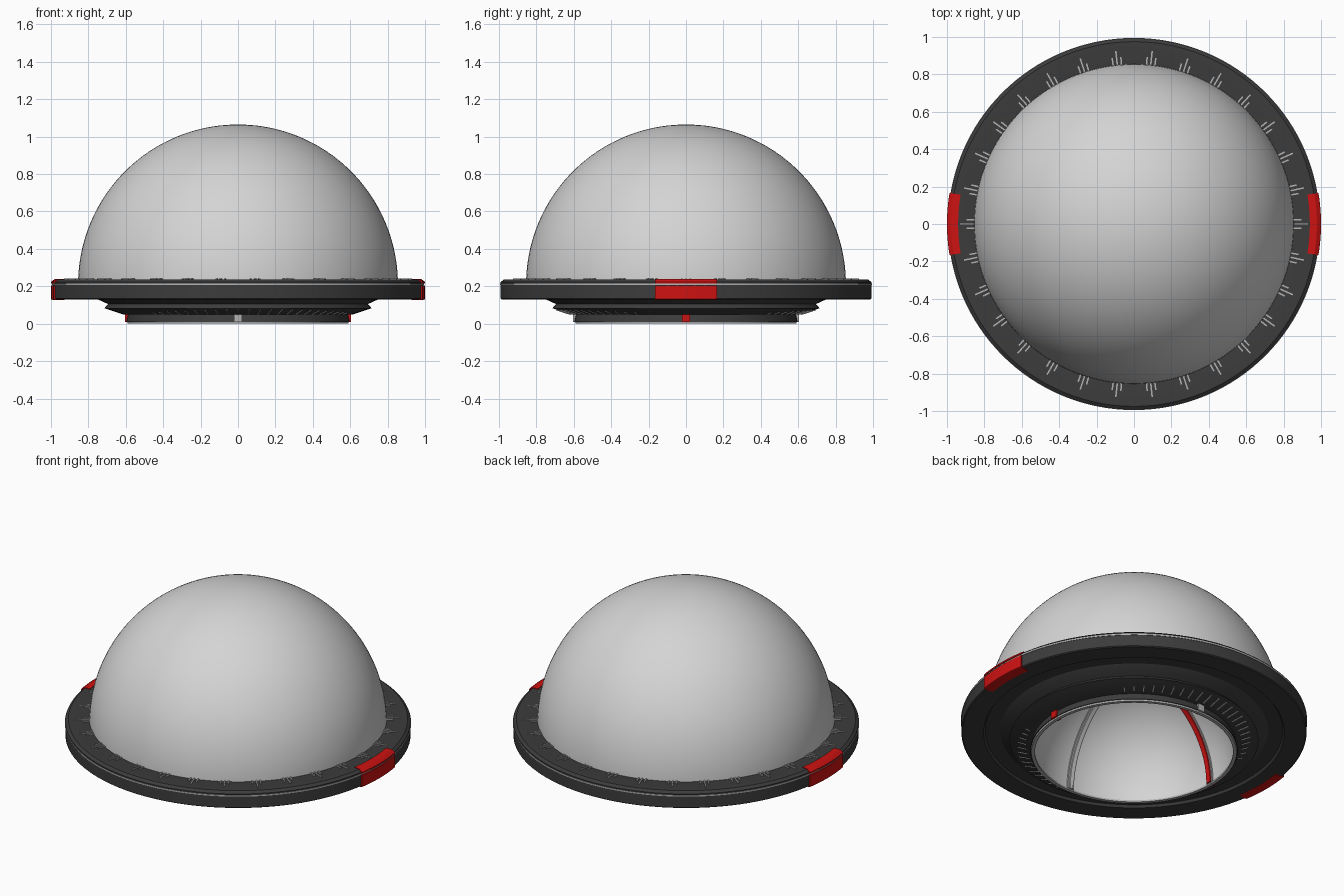
import bpy, bmesh, math
from mathutils import Matrix

if "Cube" in bpy.data.objects:
    bpy.data.objects.remove(bpy.data.objects["Cube"])

def material(name, rgb):
    m = bpy.data.materials.new(name)
    m.diffuse_color = (*rgb, 1)
    m.use_nodes = True
    m.node_tree.nodes["Principled BSDF"].inputs["Base Color"].default_value = m.diffuse_color
    return m

DARK = material("dark grey", (0.045, 0.045, 0.045))
LIGHT = material("dome light grey", (0.66, 0.66, 0.66))
SILVER = material("silver grey", (0.45, 0.45, 0.45))
RED = material("red", (0.62, 0.006, 0.006))

def finish(name, bm, mat, smooth=True):
    bmesh.ops.recalc_face_normals(bm, faces=bm.faces)
    me = bpy.data.meshes.new(name)
    bm.to_mesh(me)
    bm.free()
    ob = bpy.data.objects.new(name, me)
    bpy.context.collection.objects.link(ob)
    me.materials.append(mat)
    if smooth:
        bpy.ops.object.select_all(action='DESELECT')
        ob.select_set(True)
        bpy.context.view_layer.objects.active = ob
        bpy.ops.object.shade_smooth_by_angle(angle=math.radians(30))
    return ob

def revolve(name, profile, mat, start=0, end=360, steps=128, closed=True, matrix=None):
    """Turn an (r, z) profile around z; partial sweeps get end caps."""
    bm = bmesh.new()
    full = end - start == 360
    rings = []
    for i in range(steps if full else steps + 1):
        a = math.radians(start + (end - start) * i / steps)
        rings.append([bm.verts.new((r * math.cos(a), r * math.sin(a), z)) for r, z in profile])
    n = len(profile)
    for i in range(steps):
        p, q = rings[i], rings[(i + 1) % len(rings)]
        for j in range(n if closed else n - 1):
            k = (j + 1) % n
            bm.faces.new((p[j], q[j], q[k], p[k]))
    if not full:
        bm.faces.new(rings[0])
        bm.faces.new(rings[-1])
    bmesh.ops.remove_doubles(bm, verts=bm.verts, dist=1e-5)
    if matrix:
        bm.transform(matrix)
    return finish(name, bm, mat)

def dome_profile(radius, base, steps=40):
    return [(radius * math.cos(math.pi / 2 * i / steps),
             base + radius * math.sin(math.pi / 2 * i / steps)) for i in range(steps + 1)]

def add_tick(bm, angle, r0, r1, z0, z1, width, thick):
    """Thin radial bar lying along a slope from (r0, z0) to (r1, z1)."""
    slope = math.atan2(z1 - z0, r1 - r0)
    length = math.hypot(r1 - r0, z1 - z0)
    m = (Matrix.Rotation(math.radians(angle), 4, 'Z')
         @ Matrix.Translation(((r0 + r1) / 2, 0, (z0 + z1) / 2))
         @ Matrix.Rotation(-slope, 4, 'Y')
         @ Matrix.Diagonal((length, width, thick, 1)))
    bmesh.ops.create_cube(bm, size=1, matrix=m)

# Large outer dome and smaller inner bowl seen through the opening
revolve("outer_dome", dome_profile(0.855, 0.21), LIGHT, closed=False)
revolve("inner_dome", dome_profile(0.575, 0.005), LIGHT, closed=False)

# Wide rim with stepped underside and foot
revolve("rim_and_base", [
    (0.84, 0.235), (0.975, 0.235), (0.992, 0.222), (0.992, 0.135), (0.985, 0.13),
    (0.865, 0.13), (0.855, 0.145), (0.77, 0.145), (0.745, 0.128), (0.695, 0.105),
    (0.715, 0.082), (0.70, 0.078), (0.615, 0.05), (0.588, 0.05), (0.597, 0.01),
    (0.575, 0.01), (0.575, 0.06), (0.62, 0.2)], DARK)
revolve("rim_trim_line", [(0.98, 0.206), (0.995, 0.206), (0.995, 0.214), (0.98, 0.214)], SILVER)
revolve("opening_lip", [(0.570, 0.0), (0.590, 0.0), (0.592, 0.011), (0.570, 0.011)], SILVER)

# Red clamps on the left and right of the rim, split by the trim line
for side, mid in (("right", 0), ("left", 180)):
    revolve(f"red_rim_block_{side}", [
        (0.94, 0.239), (0.978, 0.239), (1.0, 0.224), (1.0, 0.215), (0.985, 0.215),
        (0.985, 0.205), (1.0, 0.205), (1.0, 0.131), (0.985, 0.126), (0.94, 0.126)],
        RED, mid - 9.6, mid + 9.6, 12)

# Clusters of three ticks on top of the rim
bm = bmesh.new()
for i in range(30):
    for off, r1 in ((-1.5, 0.895), (0, 0.93), (1.5, 0.895)):
        add_tick(bm, i * 12 + off, 0.85, r1, 0.238, 0.238, 0.008, 0.008)
finish("rim_ticks", bm, SILVER, False)

# Graduated ticks under the base, in two facing arcs
bm = bmesh.new()
for start in (45, 225):
    for i in range(23):
        size = 0.025 + 0.05 * math.sin(math.pi * i / 22)
        add_tick(bm, start + i * 5, 0.62, 0.62 + size, 0.0505, 0.0505 + size * 0.33, 0.006, 0.006)
finish("base_ticks", bm, SILVER, False)

# Arched ribs inside the bowl: red runs left-right, grey runs front-back
upright = Matrix.Rotation(math.pi / 2, 4, 'X')
turned = Matrix.Rotation(math.pi / 2, 4, 'Z') @ upright
def rib(name, mat, m, r0, half):
    revolve(name, [(r0, -half), (0.574, -half), (0.574, half), (r0, half)], mat, 0, 180, 64,
            matrix=Matrix.Translation((0, 0, 0.008)) @ m)
rib("red_rib_backing", SILVER, upright, 0.564, 0.024)
rib("red_rib", RED, upright, 0.556, 0.016)
rib("grey_rib_backing", SILVER, turned, 0.564, 0.022)
rib("grey_rib", LIGHT, turned, 0.558, 0.010)

# Small markers on the outside of the foot
for i, name in enumerate(("right", "back", "left", "front")):
    revolve(f"foot_marker_{name}", [(0.58, 0.008), (0.604, 0.008), (0.604, 0.05), (0.58, 0.05)],
            SILVER if i % 2 else RED, i * 90 - 2, i * 90 + 2, 4)
